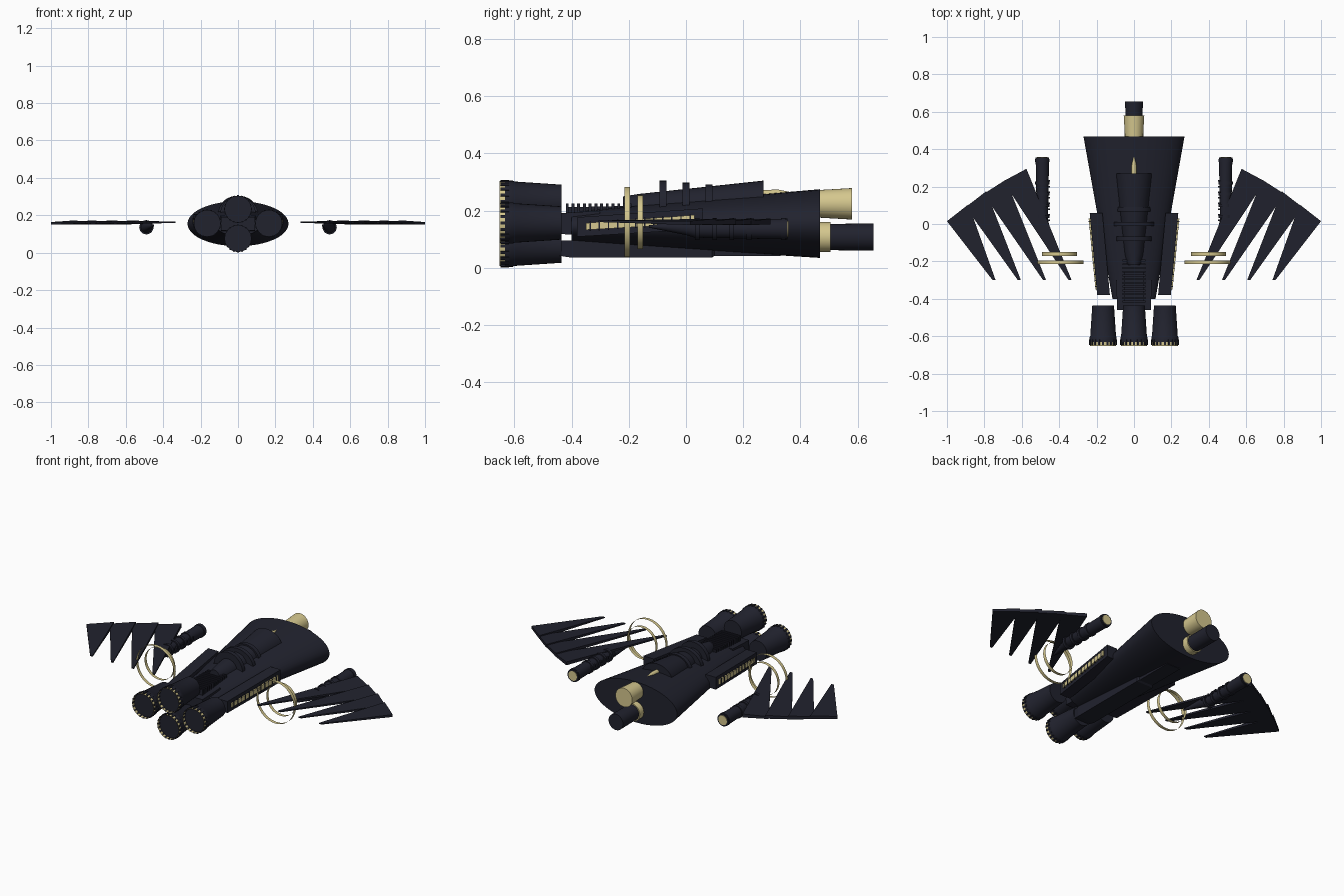
import bpy, bmesh, math
from mathutils import Matrix, Vector

if "Cube" in bpy.data.objects:
    bpy.data.objects.remove(bpy.data.objects["Cube"])


def colour(name, rgb):
    m = bpy.data.materials.new(name)
    m.diffuse_color = (*rgb, 1)
    m.use_nodes = True
    m.node_tree.nodes["Principled BSDF"].inputs["Base Color"].default_value = m.diffuse_color
    return m


NAVY = colour("dark navy", (0.015, 0.016, 0.027))
GOLD = colour("pale gold", (0.66, 0.57, 0.27))


def finish(bm, name, mat, smooth=True):
    bmesh.ops.recalc_face_normals(bm, faces=bm.faces)
    me = bpy.data.meshes.new(name)
    bm.to_mesh(me)
    bm.free()
    me.materials.append(mat)
    ob = bpy.data.objects.new(name, me)
    bpy.context.collection.objects.link(ob)
    if smooth:
        bpy.ops.object.select_all(action='DESELECT')
        ob.select_set(True)
        bpy.context.view_layer.objects.active = ob
        bpy.ops.object.shade_smooth_by_angle(angle=math.radians(35))
    return ob


def loft(name, stations, mat, segs=32, caps=True):
    """Skin along y through (y, x, z, half_width, half_height); segs=4 gives a box."""
    bm = bmesh.new()
    k = math.sqrt(2) if segs == 4 else 1
    rings = []
    for y, x, z, rx, rz in stations:
        ring = []
        for i in range(segs):
            a = 2 * math.pi * i / segs + (math.pi / 4 if segs == 4 else 0)
            ring.append(bm.verts.new((x + k * rx * math.cos(a), y, z + k * rz * math.sin(a))))
        rings.append(ring)
    for r0, r1 in zip(rings, rings[1:]):
        for i in range(segs):
            j = (i + 1) % segs
            bm.faces.new((r0[i], r0[j], r1[j], r1[i]))
    if caps:
        bm.faces.new(rings[0])
        bm.faces.new(rings[-1])
    return finish(bm, name, mat, segs > 4)


def boxes(name, items, mat):
    """Several blocks in one object: (centre, size, turn about y)."""
    bm = bmesh.new()
    for c, s, turn in items:
        bmesh.ops.create_cube(bm, size=1, matrix=Matrix.Translation(c)
                              @ Matrix.Rotation(turn, 4, 'Y') @ Matrix.Diagonal((*s, 1)))
    return finish(bm, name, mat, False)


def blade(name, tip, inner, outer, mat):
    """Flat feather, thick at the back edge and thin at the tip."""
    bm = bmesh.new()
    w = 0.008 if tip[0] > 0 else -0.008
    outline = [(tip[0] - w, tip[1], 0.163, 0.003), (tip[0] + w, tip[1], 0.163, 0.003),
               (*outer, 0.157, 0.007), (*inner, 0.162, 0.010)]
    top = [bm.verts.new((x, y, z + t)) for x, y, z, t in outline]
    low = [bm.verts.new((x, y, z - t)) for x, y, z, t in outline]
    bm.faces.new(top)
    bm.faces.new(low)
    for i in range(4):
        j = (i + 1) % 4
        bm.faces.new((top[i], top[j], low[j], low[i]))
    return finish(bm, name, mat, False)


# Main hull: flattened cone widening to the back
loft("hull", [(-0.40, 0, 0.145, 0.115, 0.055), (0.468, 0, 0.155, 0.27, 0.12)], NAVY, 48)
# Nose block and lower keel
loft("nose_block", [(-0.46, 0, 0.155, 0.09, 0.035), (-0.30, 0, 0.155, 0.095, 0.045)], NAVY, 4)
loft("keel", [(-0.46, 0, 0.07, 0.045, 0.025), (-0.40, 0, 0.066, 0.055, 0.030),
              (0.09, 0, 0.066, 0.055, 0.030), (0.10, 0, 0.066, 0.045, 0.024),
              (0.33, 0, 0.066, 0.045, 0.024)], NAVY, 4)

# Raised spine with collars and a gold spike behind it
loft("spine", [(-0.22, 0, 0.205, 0.035, 0.045), (-0.16, 0, 0.205, 0.05, 0.054),
               (0.27, 0, 0.225, 0.10, 0.08)], NAVY)
for y, w, top in ((-0.08, 0.095, 0.305), (0.0, 0.108, 0.298), (0.08, 0.092, 0.292)):
    loft("spine_collar", [(y - 0.012, 0, 0.205, w, top - 0.205),
                          (y + 0.012, 0, 0.205, w, top - 0.205)], NAVY)
loft("spine_spike", [(0.27, 0, 0.258, 0.014, 0.014), (0.32, 0, 0.262, 0.012, 0.012),
                     (0.36, 0, 0.264, 0.002, 0.002)], GOLD, 12)

# Ribbed deck in front of the spine
loft("deck", [(-0.42, 0, 0.19, 0.05, 0.022), (-0.18, 0, 0.195, 0.05, 0.022)], NAVY, 4)
boxes("deck_ribs", [((0, -0.415 + 0.02 * i, 0.205), (0.125, 0.01, 0.04), 0) for i in range(12)], NAVY)

# Four flared front barrels with gold bands and toothed rims
for x, z in ((0, 0.233), (0, 0.076), (-0.165, 0.157), (0.165, 0.157)):
    loft("front_barrel", [(-0.435, x, z, 0.058, 0.058), (-0.60, x, z, 0.069, 0.069),
                          (-0.605, x, z, 0.072, 0.072), (-0.632, x, z, 0.072, 0.072)], NAVY)
    loft("barrel_band", [(-0.632, x, z, 0.070, 0.070), (-0.652, x, z, 0.070, 0.070)], GOLD, caps=False)
    teeth = []
    for i in range(20):
        a = 2 * math.pi * i / 20
        teeth.append(((x + 0.0715 * math.cos(a), -0.633, z + 0.0715 * math.sin(a)),
                      (0.006, 0.03, 0.010), -a))
    boxes("barrel_teeth", teeth, NAVY)

# Rear exhausts
loft("upper_exhaust", [(0.46, 0, 0.224, 0.048, 0.048), (0.58, 0, 0.224, 0.055, 0.055)], GOLD)
loft("lower_exhaust_collar", [(0.46, 0, 0.108, 0.052, 0.052), (0.505, 0, 0.108, 0.052, 0.052)], GOLD)
loft("lower_exhaust", [(0.50, 0, 0.108, 0.046, 0.046), (0.655, 0, 0.108, 0.047, 0.047)], NAVY)

# Blade corners on one side: tip, inner back corner, outer back corner
BLADES = [((0.342, -0.30), (0.575, 0.295), (0.70, 0.228)),
          ((0.478, -0.30), (0.685, 0.237), (0.805, 0.16)),
          ((0.613, -0.30), (0.79, 0.175), (0.90, 0.09)),
          ((0.748, -0.30), (0.885, 0.105), (1.0, 0.015))]

for s in (-1, 1):
    # Side nacelle with a slatted gold strip on its outer face
    loft("nacelle", [(-0.38, s * 0.163, 0.143, 0.034, 0.034),
                     (0.06, s * 0.203, 0.172, 0.034, 0.036)], NAVY, 4)
    loft("nacelle_strip", [(-0.35, s * 0.2, 0.145, 0.006, 0.012),
                           (0.03, s * 0.2365, 0.170, 0.006, 0.015)], GOLD, 4)
    slats = []
    for i in range(12):
        t = (i + 0.5) / 12
        slats.append(((s * (0.2 + 0.0365 * t), -0.35 + 0.38 * t, 0.145 + 0.025 * t),
                      (0.015, 0.005, 0.034), 0))
    boxes("nacelle_slats", slats, NAVY)

    # Feathered wing
    for tip, inner, outer in BLADES:
        blade("wing_blade", *[(s * p[0], p[1]) for p in (tip, inner, outer)], NAVY)

    # Two thin hoops in front of each wing
    for y, x, r in ((-0.205, 0.393, 0.123), (-0.16, 0.398, 0.094)):
        loft("hoop", [(y - 0.01, s * x, 0.16, r, r), (y + 0.01, s * x, 0.16, r, r)],
             GOLD, 40, caps=False)

    # Wing barrel with collars, small studs and a gold end plate
    bx, bz = s * 0.49, 0.136
    loft("wing_barrel", [(-0.13, s * 0.455, 0.145, 0.004, 0.004), (0.0, s * 0.48, 0.14, 0.025, 0.025),
                         (0.03, bx, bz, 0.030, 0.030), (0.355, bx, bz, 0.036, 0.036)], NAVY, 24)
    loft("barrel_end_plate", [(0.354, bx, bz, 0.028, 0.028), (0.358, bx, bz, 0.028, 0.028)], GOLD, 24)
    for y in (0.04, 0.10, 0.16, 0.22, 0.34):
        loft("wing_barrel_collar", [(y - 0.008, bx, bz, 0.038, 0.038),
                                    (y + 0.008, bx, bz, 0.038, 0.038)], NAVY, 24)
    boxes("wing_barrel_studs", [((bx - s * 0.034, 0.02 + 0.03 * i, bz + 0.01), (0.012, 0.008, 0.012), 0)
                                for i in range(8)], NAVY)
